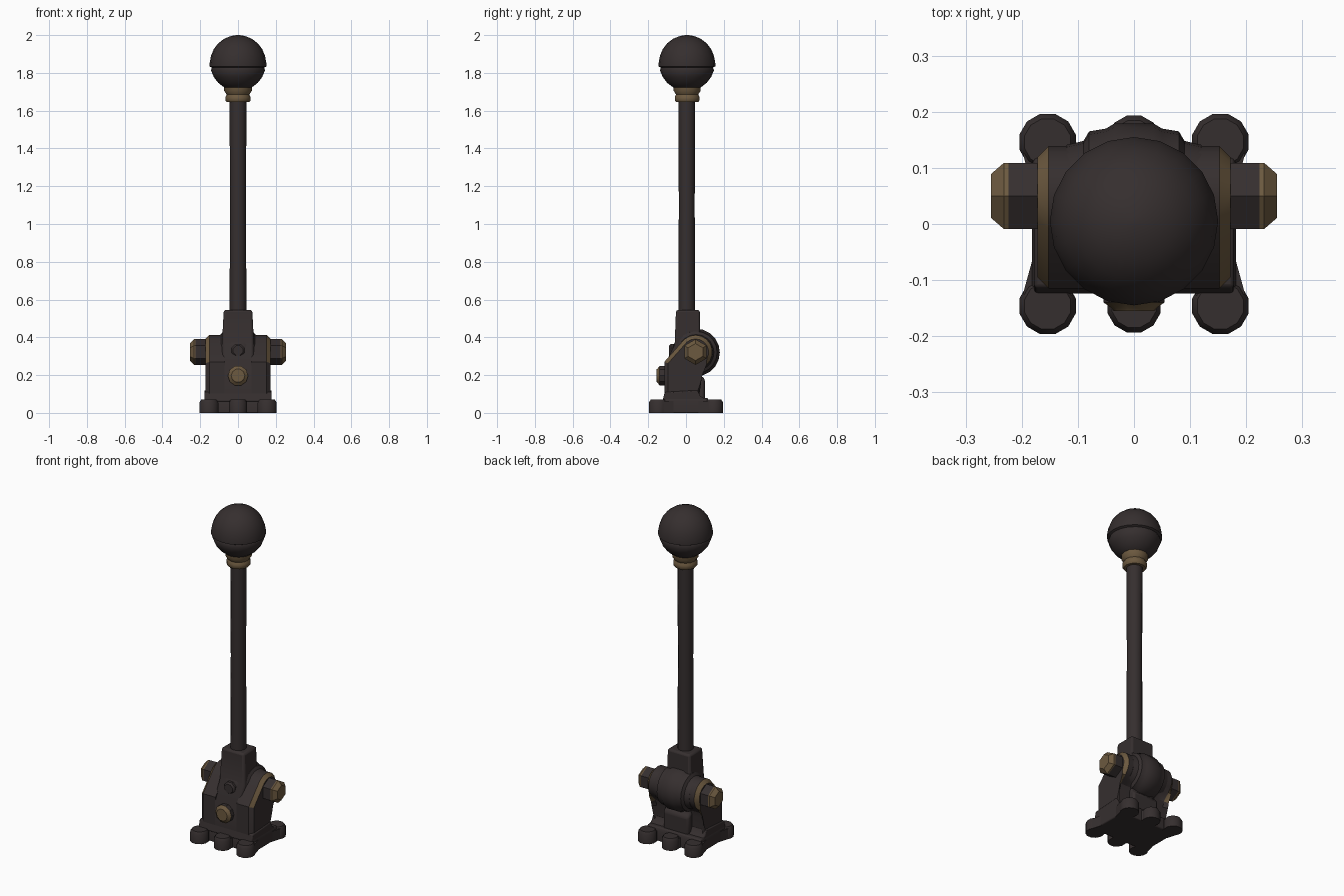
import bpy, bmesh, math
from mathutils import Vector

if "Cube" in bpy.data.objects:
    bpy.data.objects.remove(bpy.data.objects["Cube"], do_unlink=True)


def material(name, rgb):
    m = bpy.data.materials.new(name)
    m.use_nodes = True
    m.diffuse_color = (*rgb, 1)
    bsdf = m.node_tree.nodes["Principled BSDF"]
    bsdf.inputs["Base Color"].default_value = (*rgb, 1)
    bsdf.inputs["Roughness"].default_value = 0.8
    return m


IRON = material("dark iron", (0.036, 0.028, 0.028))
BRASS = material("worn brass", (0.15, 0.10, 0.05))


def finish(name, bm, brass=None, bevel=0, angle=35):
    """Turn a bmesh into an object; brass(face) picks the brass faces."""
    bmesh.ops.recalc_face_normals(bm, faces=bm.faces)
    bm.normal_update()
    for f in bm.faces:
        f.material_index = int(bool(brass and brass(f)))
    me = bpy.data.meshes.new(name)
    bm.to_mesh(me)
    bm.free()
    me.materials.append(IRON)
    me.materials.append(BRASS)
    ob = bpy.data.objects.new(name, me)
    bpy.context.collection.objects.link(ob)
    if bevel:
        mod = ob.modifiers.new("soft edges", "BEVEL")
        mod.width, mod.segments, mod.limit_method = bevel, 2, "ANGLE"
    bpy.ops.object.select_all(action="DESELECT")
    ob.select_set(True)
    bpy.context.view_layer.objects.active = ob
    bpy.ops.object.shade_smooth_by_angle(angle=math.radians(angle))
    return ob


def loft(bm, rings):
    """Skin a list of equal-length closed rings and cap both ends."""
    loops = [[bm.verts.new(p) for p in r] for r in rings]
    n = len(loops[0])
    for a, b in zip(loops, loops[1:]):
        for i in range(n):
            bm.faces.new((a[i], a[(i + 1) % n], b[(i + 1) % n], b[i]))
    bm.faces.new(loops[0])
    bm.faces.new(loops[-1])


def lathe(name, profile, centre, axis="Z", sides=16, turn=0, **kw):
    """Revolve (radius, distance along axis) pairs about an axis."""
    u, v, w = {"Z": ((1, 0, 0), (0, 1, 0), (0, 0, 1)),
               "X": ((0, 1, 0), (0, 0, 1), (1, 0, 0)),
               "Y": ((1, 0, 0), (0, 0, 1), (0, 1, 0))}[axis]
    u, v, w, c = Vector(u), Vector(v), Vector(w), Vector(centre)
    bm = bmesh.new()
    angles = [turn + math.tau * i / sides for i in range(sides)]
    loft(bm, [[c + w * h + (u * math.cos(a) + v * math.sin(a)) * r for a in angles]
              for r, h in profile])
    return finish(name, bm, **kw)


def side_prism(bm, outline, x0, x1):
    """Extrude a (y, z) outline along x."""
    loft(bm, [[(x, y, z) for y, z in outline] for x in (x0, x1)])


# Ball knob: a slightly larger upper half overhangs the lower half
R = 0.148
ball = [(R * math.cos(t), R * math.sin(t)) for t in
        [math.radians(-75 + 15 * i) for i in range(5)]]
ball += [(0.138, -0.024), (0.15, -0.018), (0.15, 0.0)]
ball += [(R * math.cos(t), R * math.sin(t)) for t in
         [math.radians(15 * i) for i in range(1, 6)]]
ball += [(0.008, R)]
lathe("ball_knob", ball, (0, 0.005, 1.852), sides=20, angle=50)

# Brass collar under the knob and the long lever rod
lathe("knob_collar", [(0.06, 1.645), (0.067, 1.655), (0.067, 1.672), (0.06, 1.685),
                      (0.073, 1.705), (0.073, 1.73)], (0, 0.006, 0),
      sides=14, brass=lambda f: True)
lathe("lever_rod", [(0.045, 0.5), (0.042, 1.1), (0.045, 1.66)], (0, 0.004, 0), sides=12)

# Central column with the rod socket on top
bm = bmesh.new()
side_prism(bm, [(-0.115, 0.04), (-0.115, 0.25), (-0.06, 0.36), (-0.053, 0.545),
                (0.073, 0.545), (0.075, 0.2), (0.10, 0.18), (0.10, 0.04)], -0.084, 0.084)
for v in bm.verts:
    if v.co.z > 0.5:
        v.co.x *= 0.9
finish("rod_socket_column", bm, bevel=0.012)

# Pivot barrel between the cheeks
lathe("pivot_barrel", [(0.088, -0.12), (0.095, -0.09), (0.112, -0.08), (0.117, -0.05),
                       (0.126, -0.035), (0.126, 0.035), (0.117, 0.05), (0.112, 0.08),
                       (0.095, 0.09), (0.088, 0.12)],
      (0, 0.053, 0.32), "X", 20)

# Cheeks with worn outer rims, and the hexagonal pivot bolts
cheek = [(-0.115, 0.03), (-0.115, 0.27)]
cheek += [(0.05 + 0.09 * math.cos(t), 0.322 + 0.09 * math.sin(t)) for t in
          [math.radians(130 - 20 * i) for i in range(10)]]
cheek += [(0.07, 0.215), (0.062, 0.18), (0.062, 0.03)]
for side, label in ((1, "left"), (-1, "right")):
    bm = bmesh.new()
    side_prism(bm, cheek, side * 0.07, side * 0.172)
    rim = [e for e in bm.edges if all(abs(v.co.x) > 0.17 for v in e.verts)]
    bmesh.ops.bevel(bm, geom=rim, offset=0.02, segments=1, affect="EDGES")
    finish(label + "_cheek", bm, angle=30, brass=lambda f:
           0.3 < abs(f.normal.x) < 0.95 and f.calc_center_median().z > 0.22)
    lathe(label + "_pivot_bolt", [(0.068, side * 0.12), (0.068, side * 0.224),
                                  (0.068, side * 0.232), (0.045, side * 0.255)],
          (0, 0.05, 0.322), "X", 6, math.pi / 6,
          brass=lambda f: abs(f.calc_center_median().x) > 0.226)

# Front bolts: large brass-capped one and a small dark one above
lathe("front_bolt", [(0.054, -0.09), (0.054, -0.14), (0.04, -0.15), (0.036, -0.155)],
      (0, 0, 0.197), "Y", 10, brass=lambda f: f.calc_center_median().y < -0.142)
lathe("front_stud", [(0.038, -0.04), (0.038, -0.08), (0.028, -0.09)],
      (0, 0, 0.33), "Y", 8, math.pi / 8)

# Base block flaring out to the floor
bm = bmesh.new()
loft(bm, [[(sx * x, sy * y, z) for sx, sy in ((1, 1), (-1, 1), (-1, -1), (1, -1))]
          for x, y, z in ((0.182, 0.122, 0), (0.182, 0.122, 0.06),
                          (0.176, 0.113, 0.08))])
finish("base_block", bm, bevel=0.006)
bm = bmesh.new()
side_prism(bm, [(-0.125, 0.06), (-0.113, 0.11), (0.06, 0.12), (0.075, 0.09),
                (0.12, 0.06)], -0.178, 0.178)
finish("base_shoulder", bm, bevel=0.006)

# Rounded feet at the corners and at the middle of front and back
for sy, row in ((-1, "front"), (1, "back")):
    for sx, col in ((-1, "right"), (0, "middle"), (1, "left")):
        r = 0.052 if sx else 0.049
        lathe(f"{row}_{col}_foot", [(r, 0), (r, 0.055), (r * 0.82, 0.07)],
              (sx * 0.154, sy * 0.146, 0), sides=12, turn=math.pi / 12)
        # Neck joining the foot to the base
        bm = bmesh.new()
        loft(bm, [[(sx * x + (0 if sx else x - 0.13), sy * y, z) for x, y in
                   ((0.09, 0.09), (0.18, 0.06), (0.198, 0.125), (0.115, 0.135))]
                  if sx else
                  [(x, sy * y, z) for x, y in
                   ((-0.055, 0.1), (0.055, 0.1), (0.042, 0.14), (-0.042, 0.14))]
                  for z in (0, 0.062)])
        finish(f"{row}_{col}_foot_neck", bm)
